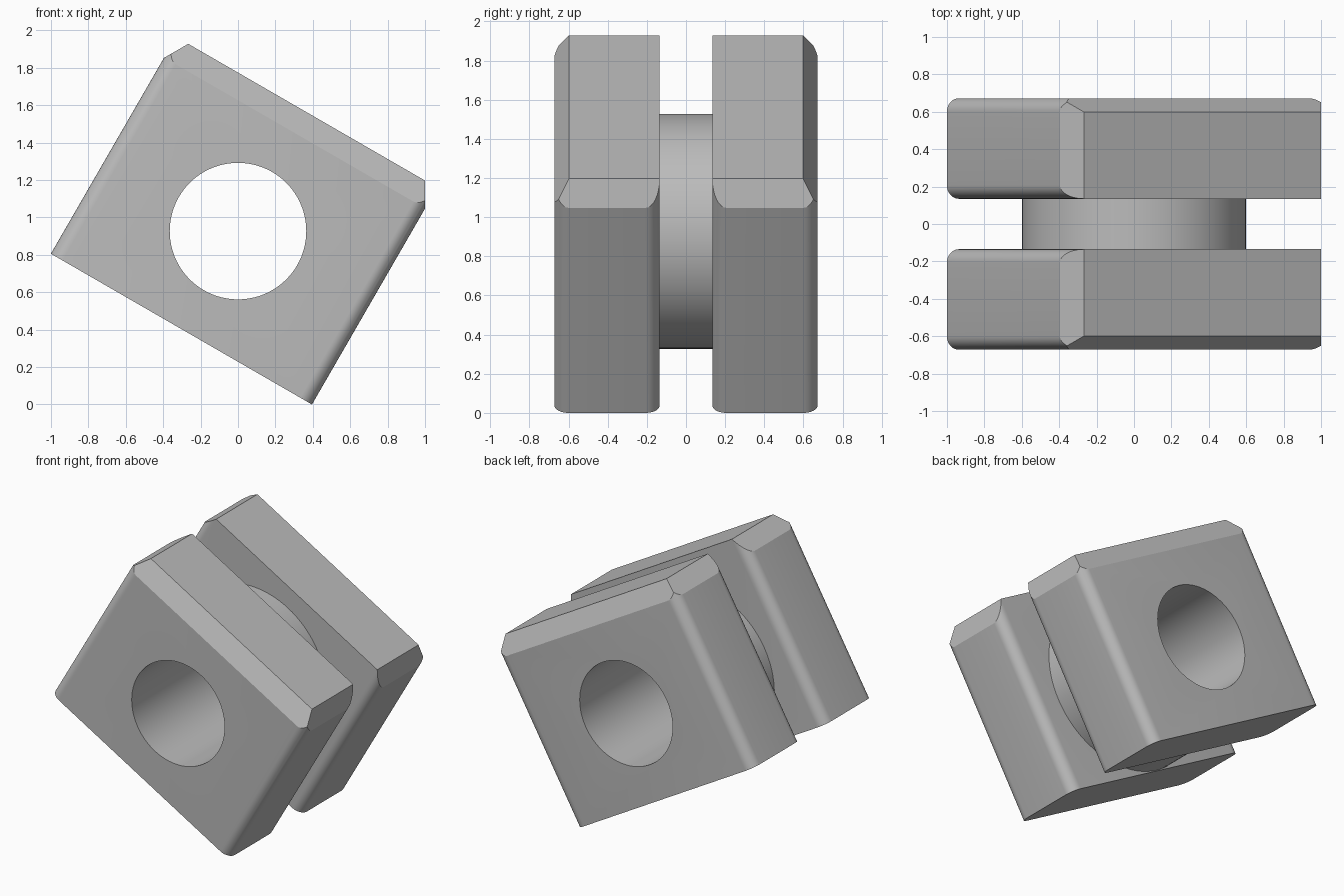
import bpy, bmesh, math
from mathutils import Matrix, Vector

if "Cube" in bpy.data.objects:
    bpy.data.objects.remove(bpy.data.objects["Cube"], do_unlink=True)

HALF_W, BOTTOM, TOP = 0.806, -0.605, 0.734   # block size in its own tilted frame
INNER, OUTER, ROUND = 0.135, 0.672, 0.073    # depth range and side rounding
BORE, RING, CENTRE_Z = 0.365, 0.6, 0.927
TILT = math.radians(30)

grey = bpy.data.materials.new("plain grey")
grey.use_nodes = True
colour = (0.5, 0.5, 0.5, 1)
grey.diffuse_color = colour
grey.node_tree.nodes["Principled BSDF"].inputs["Base Color"].default_value = colour


def make_object(name, bm):
    bmesh.ops.recalc_face_normals(bm, faces=bm.faces)
    mesh = bpy.data.meshes.new(name)
    bm.to_mesh(mesh)
    bm.free()
    mesh.materials.append(grey)
    obj = bpy.data.objects.new(name, mesh)
    bpy.context.collection.objects.link(obj)
    obj.location.z = CENTRE_Z
    obj.rotation_euler.y = TILT
    return obj


def cylinder(name, radius, depth):
    bm = bmesh.new()
    bmesh.ops.create_cone(bm, cap_ends=True, segments=96, radius1=radius,
                          radius2=radius, depth=depth,
                          matrix=Matrix.Rotation(math.pi / 2, 4, "X"))
    return make_object(name, bm)


def slice_off(bm, point, normal):
    cut = bmesh.ops.bisect_plane(bm, geom=bm.verts[:] + bm.edges[:] + bm.faces[:],
                                 plane_co=point, plane_no=normal, clear_outer=True)
    edges = [e for e in cut["geom_cut"] if isinstance(e, bmesh.types.BMEdge)]
    bmesh.ops.edgeloop_fill(bm, edges=edges)


def block(name, side):
    bm = bmesh.new()
    # Rounded rectangle, pulled up to the full height
    mid, half_d = (INNER + OUTER) / 2, (OUTER - INNER) / 2
    verts = []
    for corner, (sx, sy) in enumerate([(1, 1), (-1, 1), (-1, -1), (1, -1)]):
        for step in range(9):
            a = (corner + step / 8) * math.pi / 2
            x = sx * (HALF_W - ROUND) + ROUND * math.cos(a)
            y = mid + sy * (half_d - ROUND) + ROUND * math.sin(a)
            verts.append(bm.verts.new((x, side * y, BOTTOM)))
    base = bm.faces.new(verts)
    pulled = bmesh.ops.extrude_face_region(bm, geom=[base], use_keep_orig=True)
    bmesh.ops.translate(bm, vec=(0, 0, TOP - BOTTOM),
                        verts=[v for v in pulled["geom"] if isinstance(v, bmesh.types.BMVert)])
    # Top chamfers: both ends and the outer long edge
    c, s = math.cos(TILT), math.sin(TILT)
    for end in (-1, 1):
        slice_off(bm, Vector((end * HALF_W, 0, 0.604)), Vector((end * c, 0, s)))
    slice_off(bm, Vector((0, side * 0.598, TOP)), Vector((0, side * c, s)))
    return make_object(name, bm)


parts = [block("front_block", -1), block("back_block", 1),
         cylinder("middle_ring", RING, 2 * INNER)]

# Through bore
cutter = cylinder("bore_cutter", BORE, 2)
cutter.hide_render = True
for part in parts:
    bpy.ops.object.select_all(action="DESELECT")
    part.select_set(True)
    bpy.context.view_layer.objects.active = part
    mod = part.modifiers.new("bore", "BOOLEAN")
    mod.operation = "DIFFERENCE"
    mod.solver = "EXACT"
    mod.object = cutter
    bpy.ops.object.modifier_apply(modifier=mod.name)
    bpy.ops.object.shade_smooth_by_angle(angle=math.radians(22))
bpy.data.objects.remove(cutter, do_unlink=True)
